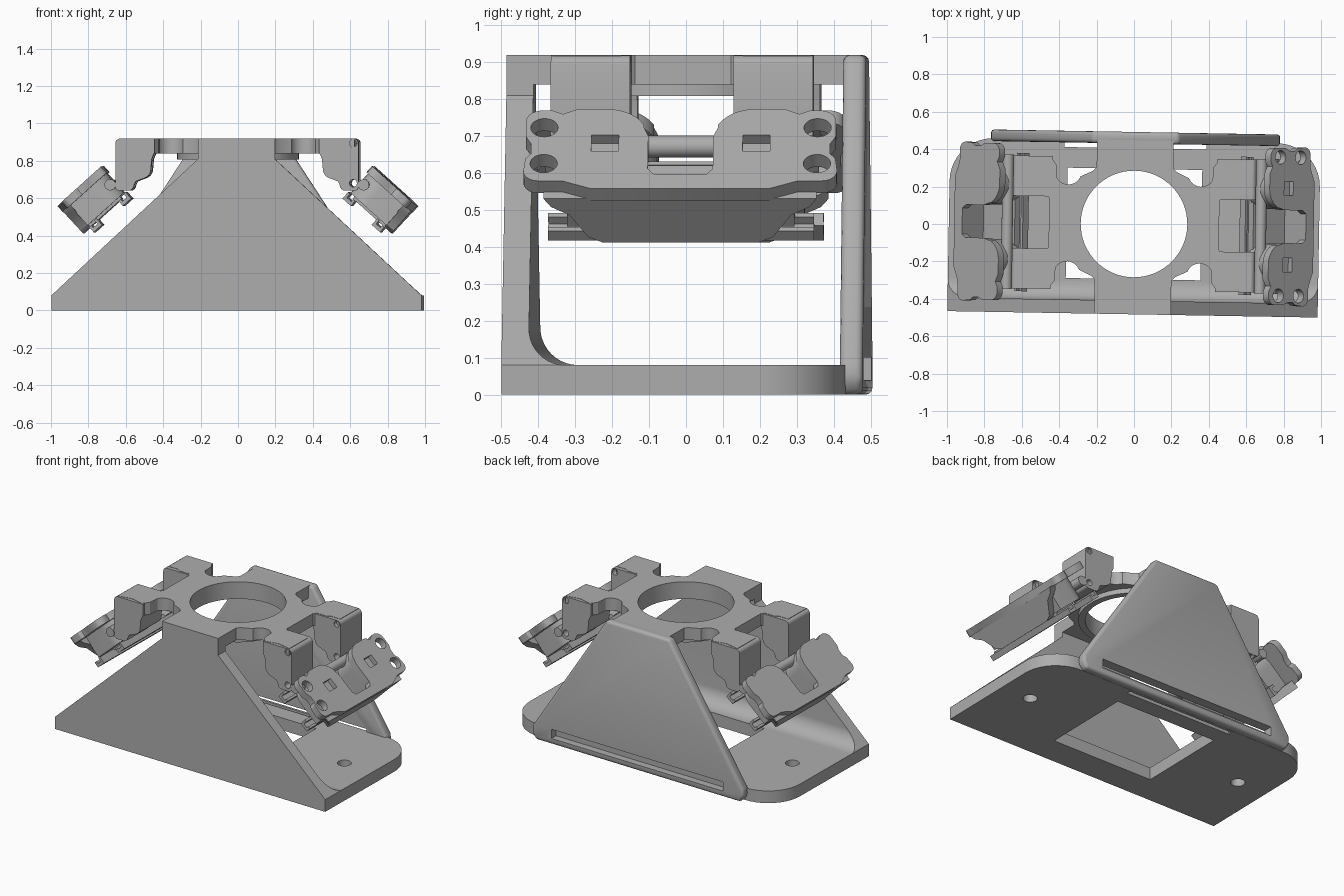
import bpy, bmesh, math
from mathutils import Matrix, Vector

if "Cube" in bpy.data.objects:
    bpy.data.objects.remove(bpy.data.objects["Cube"])

grey = bpy.data.materials.new("plain grey")
grey.use_nodes = True
grey.diffuse_color = (0.42, 0.42, 0.42, 1)
grey.node_tree.nodes["Principled BSDF"].inputs["Base Color"].default_value = (0.42, 0.42, 0.42, 1)

TURN = Matrix.Rotation(math.radians(-1), 4, 'Z')      # whole stand sits slightly turned
MIRROR = Matrix.Scale(-1, 4, (1, 0, 0))
PLACE = {'x': lambda a, b, t: (t, a, b), 'y': lambda a, b, t: (a, t, b), 'z': lambda a, b, t: (a, b, t)}


def arc(cx, cy, r, a0, a1, n=10):
    angles = [math.radians(a0 + (a1 - a0) * i / n) for i in range(n + 1)]
    return [(cx + r * math.cos(a), cy + r * math.sin(a)) for a in angles]


def circle(cx, cy, r, n=32):
    return arc(cx, cy, r, 0, 360, n)[:-1]


def rect(a0, a1, b0, b1):
    return [(a0, b0), (a1, b0), (a1, b1), (a0, b1)]


def mirrored(half):
    """Close a half outline across the second axis."""
    return half + [(-a, b) for a, b in reversed(half)]


def prism(name, pts, axis, lo, hi, frame=Matrix.Identity(4)):
    """Extrude a flat outline along one axis of a frame."""
    bm = bmesh.new()
    base = [bm.verts.new(PLACE[axis](a, b, lo)) for a, b in pts]
    face = bm.faces.new(base)
    top = bmesh.ops.extrude_face_region(bm, geom=[face])["geom"]
    step = Vector(PLACE[axis](0, 0, hi - lo))
    bmesh.ops.translate(bm, vec=step, verts=[g for g in top if isinstance(g, bmesh.types.BMVert)])
    bm.transform(TURN @ frame)
    bmesh.ops.recalc_face_normals(bm, faces=bm.faces)
    mesh = bpy.data.meshes.new(name)
    bm.to_mesh(mesh)
    bm.free()
    mesh.materials.append(grey)
    ob = bpy.data.objects.new(name, mesh)
    bpy.context.collection.objects.link(ob)
    return ob


def bake(ob):
    graph = bpy.context.evaluated_depsgraph_get()
    mesh = bpy.data.meshes.new_from_object(ob.evaluated_get(graph))
    ob.modifiers.clear()
    ob.data = mesh


def cut(ob, *tools, mode='DIFFERENCE'):
    for tool in tools:
        mod = ob.modifiers.new("cut", 'BOOLEAN')
        mod.operation, mod.solver, mod.object = mode, 'EXACT', tool
    bake(ob)
    for tool in tools:
        bpy.data.objects.remove(tool)


def bevel(ob, width):
    mod = ob.modifiers.new("bevel", 'BEVEL')
    mod.width, mod.segments, mod.limit_method = width, 3, 'ANGLE'
    bake(ob)


# Base plate with rounded back corners, window, screw holes and rear slot
base = prism("base_plate", mirrored([(0.99, -0.483)] + arc(0.76, 0.215, 0.23, 0, 90)), 'z', 0, 0.08)
cut(base,
    prism("window", rect(-0.36, 0.36, -0.295, 0.295), 'z', -1, 1),
    prism("rear_slot", rect(-0.38, 0.38, 0.405, 0.43), 'z', -1, 1),
    *[prism("screw_hole", circle(s * 0.78, 0, 0.042), 'z', -1, 1) for s in (-1, 1)])

# Front wall, with a fillet at its foot
front = prism("front_wall", [(-0.483, 0), (-0.31, 0), (-0.31, 0.08)] + arc(-0.31, 0.18, 0.1, 270, 180)
              + [(-0.41, 0.92), (-0.483, 0.92)], 'x', -0.99, 0.99)
cut(front, prism("trapezoid", mirrored([(0.99, 0), (0.99, 0.08), (0.205, 0.81), (0.205, 0.92)]), 'y', -1, 1),
    mode='INTERSECT')

# Back wall with a long slot near its foot
back = prism("back_wall", mirrored([(0.75, 0), (0.775, 0.04), (0.77, 0.09), (0.23, 0.92)]), 'y', 0.43, 0.492)
bevel(back, 0.018)
cut(back, prism("slot", rect(-0.63, 0.63, 0.04, 0.1), 'y', 0, 1))

# Top plate: bridge between the walls, side arms with notches, and a round opening
quarter = ([(0.205, 0.45), (0.205, 0.30), (0.225, 0.28), (0.29, 0.25)] + arc(0.355, 0.275, 0.07, 205, 330, 8)
           + [(0.42, 0.31), (0.45, 0.35), (0.54, 0.33), (0.63, 0.35), (0.63, 0.165), (0.56, 0.165), (0.54, 0.15),
              (0.47, 0.15), (0.455, 0.13)])
half = quarter + [(x, -y) for x, y in reversed(quarter)]
plate = prism("top_plate", mirrored(half), 'z', 0.84, 0.92)
cut(plate, prism("opening", circle(0, 0, 0.285, 64), 'z', 0, 1))
lip = prism("opening_lip", circle(0, 0, 0.325, 64), 'z', 0.808, 0.845)
cut(lip, prism("opening", circle(0, 0, 0.285, 64), 'z', 0, 1))

# Bracket and clip on each side
LUG = ([(0.44, 0.918)] + arc(0.625, 0.893, 0.025, 90, 0, 4) + arc(0.63, 0.66, 0.02, 0, -90, 4)
       + arc(0.58, 0.67, 0.03, 270, 180, 4) + [(0.54, 0.69)] + arc(0.51, 0.755, 0.05, 250, 180, 5)
       + [(0.455, 0.81), (0.44, 0.845)])
tilt = math.radians(42)
CLIP = Matrix.Translation((0.722, 0, 0.773)) @ Matrix.Rotation(tilt, 4, 'Y')

for side, flip in (("left", Matrix.Identity(4)), ("right", MIRROR)):
    frame = flip @ CLIP

    # Lugs hanging from the arms
    for s in (-1, 1):
        lug = prism(side + "_lug", LUG, 'y', s * 0.14, s * 0.355, flip)
        cut(lug, *[prism("pin_hole", circle(0.622, z, 0.02, 20), 'y', -1, 1, flip) for z in (0.893, 0.68)])

    # Face flange: two lobes around a central gap
    lobe = ([(0.265, 0.0), (0.265, 0.07), (0.24, 0.088), (0.11, 0.088), (0.075, 0.1)]
            + arc(0.11, 0.2, 0.11, 245, 180, 6) + [(0.0, 0.28), (0.02, 0.32), (0.005, 0.35)]
            + arc(0.05, 0.375, 0.045, 180, 90, 5) + [(0.11, 0.42), (0.14, 0.405), (0.18, 0.405), (0.2, 0.42)]
            + arc(0.25, 0.385, 0.04, 90, 0, 5) + [(0.29, 0.32), (0.322, 0.24), (0.322, 0.0)])
    outline = lobe[1:-1] + [(u, -v) for u, v in reversed(lobe[1:-1])]
    flange = prism(side + "_flange", outline, 'z', -0.045, 0, frame)
    cutters = []
    for s in (-1, 1):
        cutters += [prism("bolt_hole", circle(u, s * 0.37, 0.037, 24), 'z', -1, 1, frame) for u in (0.075, 0.22)]
        cutters.append(prism("socket", rect(0.105, 0.17, s * 0.205 - 0.037, s * 0.205 + 0.037), 'z', -0.03, 1, frame))
    cut(flange, *cutters)

    # Body behind the flange: a tapered trough and two round barrels
    trough = mirrored([(0.37, -0.04), (0.35, -0.07), (0.3, -0.1), (0.25, -0.18), (0.21, -0.2)])
    prism(side + "_body", trough, 'x', 0.265, 0.318, frame)
    for s in (-1, 1):
        barrel = arc(0.118, s * 0.2, 0.108, 90, 270, 14) + [(0.27, s * 0.2 - 0.108), (0.27, s * 0.2 + 0.108)]
        prism(side + "_barrel", barrel, 'z', -0.185, -0.04, frame)

    # Hinge rod, bridge and hooked rails underneath
    prism(side + "_hinge_rod", circle(0.035, -0.105, 0.03, 20), 'y', -0.36, 0.36, frame)
    prism(side + "_bridge", rect(0.04, 0.28, -0.2, -0.17), 'y', -0.22, 0.22, frame)
    for u, w in ((0.0, 0.37), (0.21, 0.36)):
        hook = [(u, -0.19), (u + 0.015, -0.19), (u + 0.015, -0.215), (u + 0.045, -0.215),
                (u + 0.045, -0.2), (u + 0.06, -0.2), (u + 0.06, -0.235), (u, -0.235)]
        prism(side + "_rail", hook, 'y', -w, w, frame)

# Smooth the curved sides, keeping edges sharp
for ob in bpy.context.scene.objects:
    ob.select_set(ob.type == 'MESH')
bpy.context.view_layer.objects.active = base
bpy.ops.object.shade_smooth_by_angle(angle=math.radians(30))
